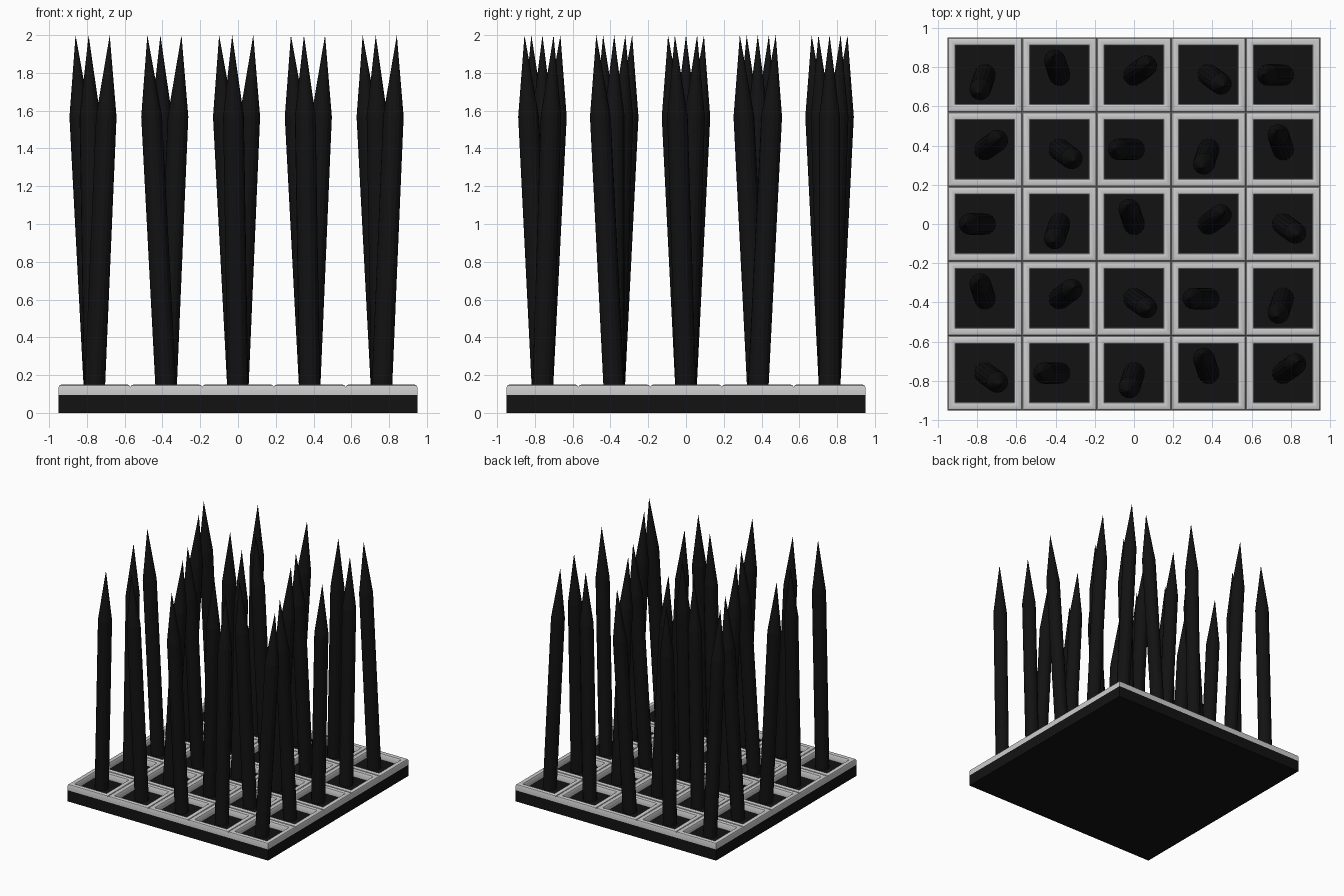
import bpy, bmesh
from math import cos, sin, pi, radians, sqrt

if "Cube" in bpy.data.objects:
    bpy.data.objects.remove(bpy.data.objects["Cube"])

PITCH, N = 0.38, 5
FLOOR, RIM_TOP, TIP_Z, SHOULDER_Z = 0.095, 0.149, 2.0, 1.57
LEAN, RADIUS, SIDES = 0.1, 0.055, 16

black = bpy.data.materials.new("black")
black.diffuse_color = (0.006, 0.006, 0.006, 1)
black.use_nodes = True
black.node_tree.nodes["Principled BSDF"].inputs["Base Color"].default_value = black.diffuse_color


def finish(name, bm, mat=None, smooth=None):
    bmesh.ops.recalc_face_normals(bm, faces=bm.faces[:])
    mesh = bpy.data.meshes.new(name)
    bm.to_mesh(mesh)
    bm.free()
    obj = bpy.data.objects.new(name, mesh)
    bpy.context.collection.objects.link(obj)
    if mat:
        mesh.materials.append(mat)
    if smooth:
        bpy.ops.object.select_all(action='DESELECT')
        obj.select_set(True)
        bpy.context.view_layer.objects.active = obj
        bpy.ops.object.shade_smooth_by_angle(angle=radians(smooth))
    return obj


def skin(bm, rings, closed):
    """Join successive rings of vertices with quads."""
    pairs = list(zip(rings, rings[1:] + rings[:1])) if closed else list(zip(rings, rings[1:]))
    for a, b in pairs:
        n = len(a)
        for i in range(n):
            bm.faces.new((a[i], a[(i + 1) % n], b[(i + 1) % n], b[i]))


# base slab
bm = bmesh.new()
bmesh.ops.create_cube(bm, size=1)
bmesh.ops.scale(bm, vec=(PITCH * N, PITCH * N, FLOOR), verts=bm.verts[:])
bmesh.ops.translate(bm, vec=(0, 0, FLOOR / 2), verts=bm.verts[:])
finish("base_slab", bm, black)

# square rim section: (distance from tile centre, height)
rim = [(0.19, FLOOR), (0.19, 0.136), (0.186, 0.145), (0.177, RIM_TOP),
       (0.161, RIM_TOP), (0.152, 0.145), (0.147, 0.136), (0.147, FLOOR)]


def tile_rim(cx, cy):
    bm = bmesh.new()
    rings = [[bm.verts.new((cx + sx * d, cy + sy * d, z))
              for sx, sy in ((-1, -1), (1, -1), (1, 1), (-1, 1))] for d, z in rim]
    skin(bm, rings, True)
    finish("tile_rim", bm, smooth=30)


# leaning spike: straight shaft with a pointed end
def spike(cx, cy, angle):
    bm = bmesh.new()
    ux, uy = cos(angle), sin(angle)
    rise = TIP_Z - FLOOR
    length = sqrt(rise ** 2 + LEAN ** 2)
    ca, sa = rise / length, LEAN / length

    def place(p, q, h):
        # p along the lean direction, q across it, h along the spike axis
        r = p * ca + h * sa
        return (cx + r * ux - q * uy, cy + r * uy + q * ux, FLOOR - p * sa + h * ca)

    shoulder = (SHOULDER_Z - FLOOR) / ca
    rings = [[bm.verts.new(place(RADIUS * cos(2 * pi * i / SIDES),
                                 RADIUS * sin(2 * pi * i / SIDES), h))
              for i in range(SIDES)] for h in (0, shoulder)]
    skin(bm, rings, False)
    bm.faces.new(rings[0])
    tip = bm.verts.new(place(0, 0, length))
    top = rings[1]
    for i in range(SIDES):
        bm.faces.new((top[i], top[(i + 1) % SIDES], tip))
    finish("spike", bm, black)


# tiles: lean directions are five even angles, shifted from row to row
order = [4, 2, 3, 1, 0]
for j in range(N):
    for i in range(N):
        cx, cy = (i - 2) * PITCH, (j - 2) * PITCH
        tile_rim(cx, cy)
        spike(cx, cy, radians(36 + 72 * order[(i + 3 * j) % N]))
